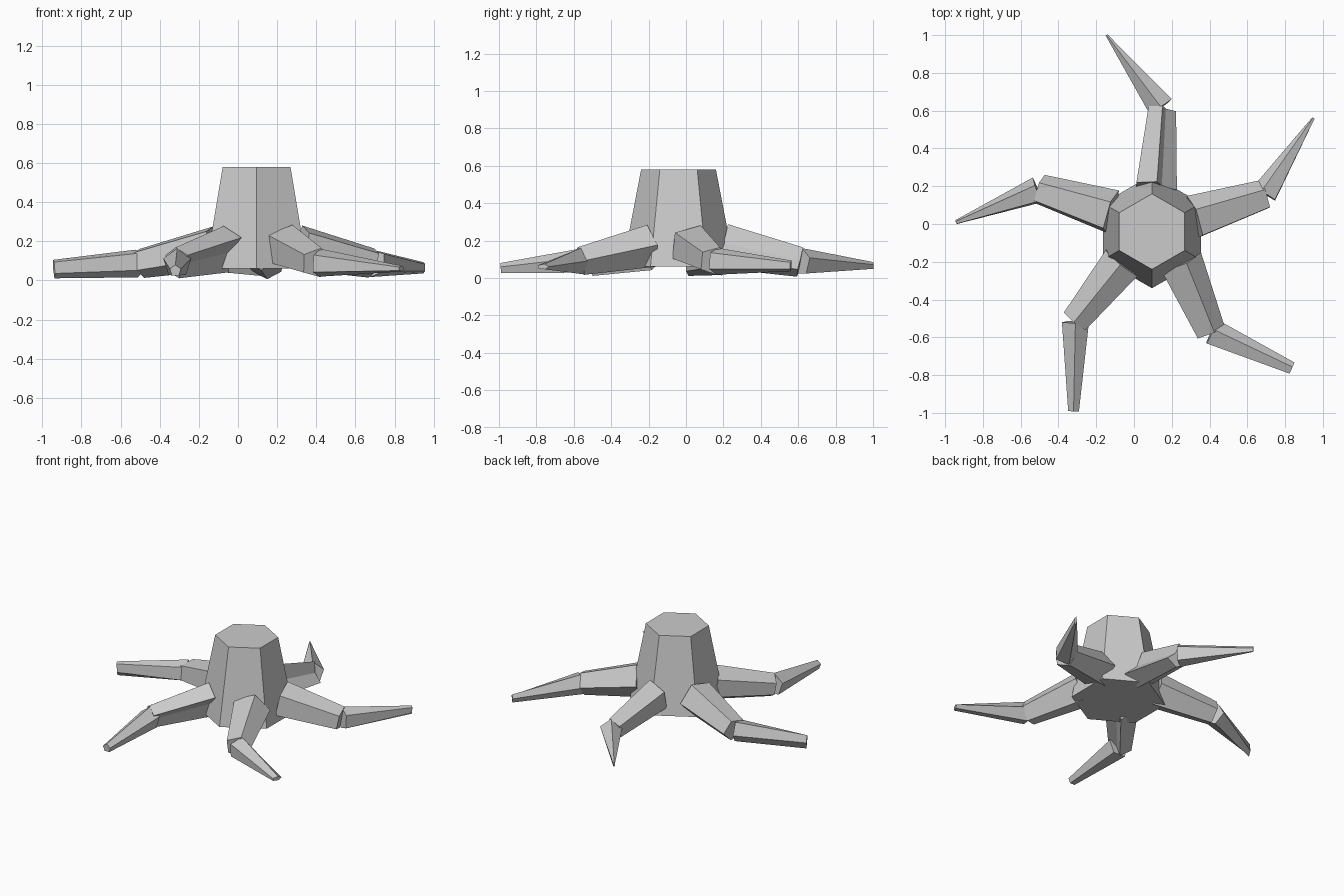
import bpy, bmesh, math
from mathutils import Vector

cube = bpy.data.objects.get("Cube")
if cube:
    bpy.data.objects.remove(cube)

# One grey for the whole stump
grey = bpy.data.materials.new("stump grey")
grey.use_nodes = True
grey.diffuse_color = (0.6, 0.6, 0.6, 1)
grey.node_tree.nodes["Principled BSDF"].inputs["Base Color"].default_value = (0.6, 0.6, 0.6, 1)


def ring(centre, direction, width, height, sides, turn=0, tilt=0, notch=None):
    """Points of a cross-section; turn spins its corners, tilt leans the oval."""
    side = direction.cross(Vector((0, 0, 1))).normalized()
    up = side.cross(direction).normalized()
    t = math.radians(tilt)
    pts = []
    for i in range(sides):
        a = math.radians(turn + 90) - math.tau * i / sides
        k = 0.25 if i == notch else 1
        u, v = k * width * math.cos(a), k * height * math.sin(a)
        pts.append(Vector(centre) + side * (u * math.cos(t) - v * math.sin(t))
                   + up * (u * math.sin(t) + v * math.cos(t)))
    return pts


def loft(name, first, last):
    bm = bmesh.new()
    a = [bm.verts.new(p) for p in first]
    b = [bm.verts.new(p) for p in last]
    n = len(a)
    for i in range(n):
        bm.faces.new((a[i], a[(i + 1) % n], b[(i + 1) % n], b[i]))
    bm.faces.new(a)
    bm.faces.new(b)
    bmesh.ops.recalc_face_normals(bm, faces=bm.faces)
    mesh = bpy.data.meshes.new(name)
    bm.to_mesh(mesh)
    bm.free()
    mesh.materials.append(grey)
    bpy.context.collection.objects.link(bpy.data.objects.new(name, mesh))


# Tapered six-sided trunk
def hexagon(r, z):
    return [(0.095 + r * math.sin(i * math.tau / 6), -0.04 + r * math.cos(i * math.tau / 6), z)
            for i in range(6)]


loft("trunk", hexagon(0.3, 0.06), hexagon(0.2, 0.58))

# Roots: name, start, knee, tip, tip width, tip height, tip tilt, corner turn, notched corner
roots = [
    ("left_side_root", (0.32, 0.03, 0.17), (0.69, 0.15, 0.09), (0.95, 0.56, 0.065), 0.008, 0.03, 0, 20, None),
    ("right_side_root", (-0.12, 0.06, 0.17), (-0.5, 0.18, 0.09), (-0.94, 0.01, 0.06), 0.012, 0.05, 0, -25, None),
    ("back_root", (0.12, 0.2, 0.17), (0.15, 0.61, 0.085), (-0.145, 1.0, 0.065), 0.006, 0.02, 0, 0, 1),
    ("front_left_root", (0.24, -0.2, 0.17), (0.4, -0.57, 0.09), (0.835, -0.765, 0.06), 0.035, 0.015, 0, 15, None),
    ("front_right_root", (-0.06, -0.2, 0.16), (-0.31, -0.51, 0.09), (-0.32, -0.99, 0.05), 0.03, 0.03, 0, 0, 4),
]
for name, start, knee, tip, tw, th, tilt, turn, notch in roots:
    s, k, t = Vector(start), Vector(knee), Vector(tip)
    out, on = (k - s).normalized(), (t - k).normalized()
    sides = 6 if notch else 5
    loft(name + "_upper", ring(s, out, 0.125, 0.12, sides, turn, 0, notch),
         ring(k, out, 0.085, 0.08, sides, turn, 0, notch))
    base = k + on * 0.01
    loft(name + "_lower", ring(base, on, 0.075, 0.075, 5, turn),
         ring(t, on, tw, th, 5, turn, tilt))
